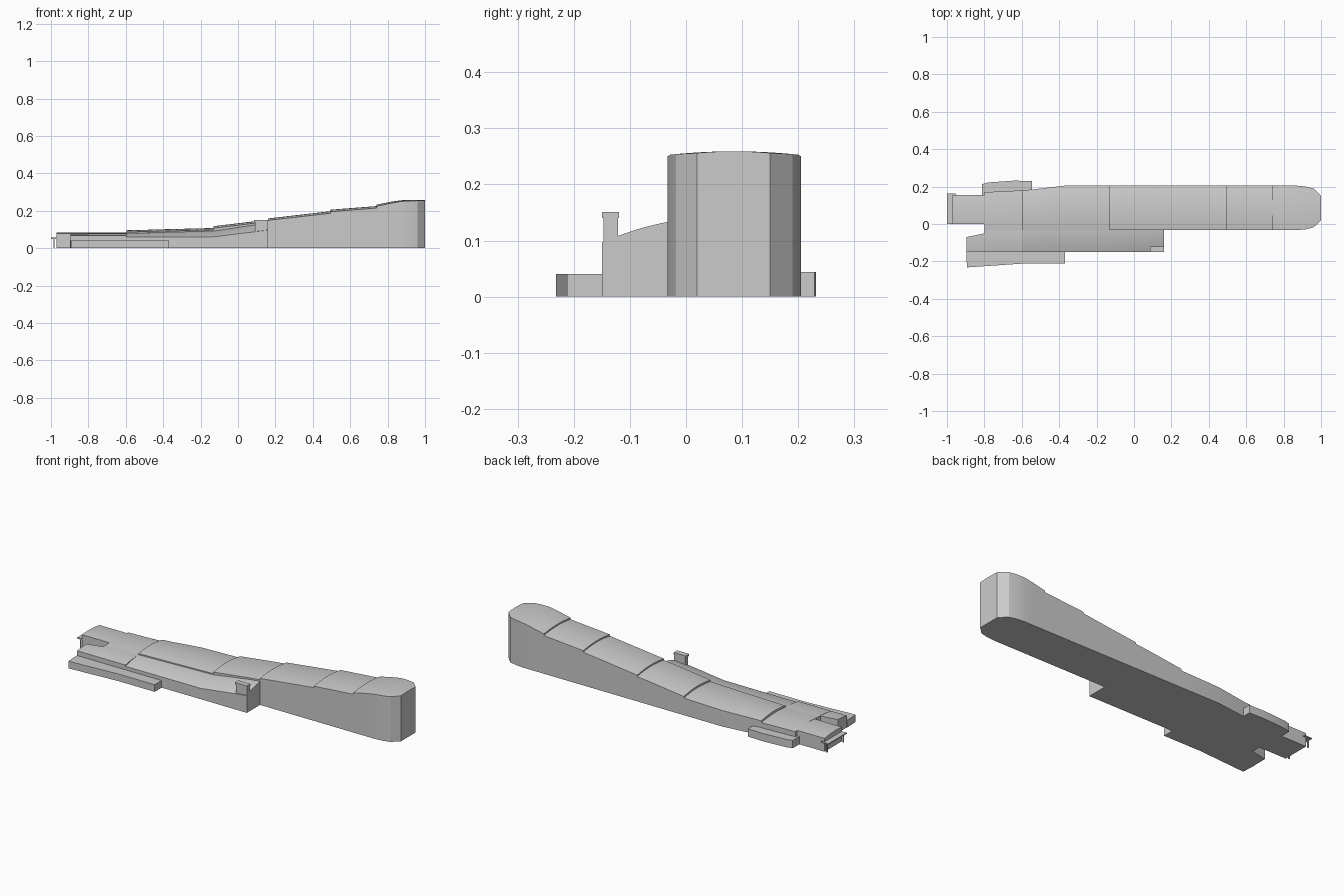
import bpy, bmesh

N = 12  # roof segments across the arch


def finish(name, bm):
    bmesh.ops.recalc_face_normals(bm, faces=bm.faces)
    me = bpy.data.meshes.new(name)
    bm.to_mesh(me)
    bm.free()
    ob = bpy.data.objects.new(name, me)
    bpy.context.collection.objects.link(ob)
    bpy.ops.object.select_all(action='DESELECT')
    ob.select_set(True)
    bpy.context.view_layer.objects.active = ob
    bpy.ops.object.shade_smooth_by_angle(angle=0.4)
    return ob


def hall(name, stations):
    """Loft of arched sections: x, y0, y1, eave z at y0, eave z at y1, bulge."""
    bm = bmesh.new()
    rings = []
    for x, y0, y1, z0, z1, b in stations:
        ring = [bm.verts.new((x, y0, 0))]
        for i in range(N + 1):
            t = i / N
            z = z0 + (z1 - z0) * t + 4 * b * t * (1 - t)
            ring.append(bm.verts.new((x, y0 + (y1 - y0) * t, z)))
        ring.append(bm.verts.new((x, y1, 0)))
        rings.append(ring)
    for a, c in zip(rings, rings[1:]):
        for i in range(len(a)):
            j = (i + 1) % len(a)
            bm.faces.new((a[i], a[j], c[j], c[i]))
    bm.faces.new(rings[0])
    bm.faces.new(rings[-1])
    bmesh.ops.dissolve_degenerate(bm, dist=1e-5, edges=bm.edges)
    return finish(name, bm)


def slab(name, outline, z0, z1):
    bm = bmesh.new()
    lo = [bm.verts.new((x, y, z0)) for x, y in outline]
    hi = [bm.verts.new((x, y, z1)) for x, y in outline]
    bm.faces.new(lo)
    bm.faces.new(hi)
    for i in range(len(lo)):
        j = (i + 1) % len(lo)
        bm.faces.new((lo[i], lo[j], hi[j], hi[i]))
    return finish(name, bm)


def box(name, x0, x1, y0, y1, z0, z1):
    return slab(name, [(x0, y0), (x1, y0), (x1, y1), (x0, y1)], z0, z1)


# Main hall with stepped roof sections and a rounded tall end
F, B = -0.033, 0.205
hall("main_hall", [
    (-0.97, 0.0, 0.155, 0.080, 0.075, 0.005),
    (-0.80, 0.0, 0.155, 0.080, 0.075, 0.005),
    (-0.80, F, 0.17, 0.079, 0.073, 0.007),
    (-0.595, F, 0.18, 0.079, 0.073, 0.007),
    (-0.595, F, 0.18, 0.087, 0.083, 0.011),
    (-0.54, F, 0.185, 0.088, 0.084, 0.011),
    (-0.37, F, B, 0.092, 0.090, 0.011),
    (-0.13, F, B, 0.098, 0.096, 0.011),
    (-0.13, F, B, 0.107, 0.105, 0.012),
    (0.09, F, B, 0.134, 0.132, 0.011),
    (0.16, F, B, 0.141, 0.139, 0.011),
    (0.16, F, B, 0.149, 0.147, 0.011),
    (0.495, F, B, 0.187, 0.187, 0.011),
    (0.495, F, B, 0.195, 0.195, 0.011),
    (0.74, F, B, 0.215, 0.215, 0.010),
    (0.74, F, B, 0.224, 0.224, 0.009),
    (0.82, F, B, 0.241, 0.241, 0.008),
    (0.87, F, B, 0.250, 0.250, 0.006),
    (0.92, -0.028, 0.20, 0.253, 0.253, 0.006),
    (0.96, -0.018, 0.19, 0.254, 0.254, 0.005),
    (1.0, 0.02, 0.15, 0.256, 0.256, 0.003),
])

# Lower side hall along the front
S = -0.15
hall("side_hall", [
    (-0.895, S, -0.07, 0.067, 0.075, 0.001),
    (-0.80, S, -0.05, 0.067, 0.077, 0.002),
    (-0.80, S, F, 0.067, 0.079, 0.003),
    (-0.595, S, F, 0.067, 0.079, 0.003),
    (-0.595, S, F, 0.060, 0.080, 0.003),
    (-0.13, S, F, 0.061, 0.092, 0.004),
    (0.09, S, F, 0.088, 0.125, 0.004),
    (0.16, S, F, 0.096, 0.133, 0.004),
])

# Rooftop tower with a wider cap
box("tower_stem", 0.09, 0.16, -0.147, -0.121, 0.07, 0.142)
box("tower_cap", 0.085, 0.16, -0.15, -0.119, 0.14, 0.151)

# Low annexes in front and behind
slab("front_annex", [(-0.897, -0.149), (-0.893, -0.232), (-0.6, -0.212),
                     (-0.37, -0.212), (-0.37, -0.149)], 0, 0.04)
slab("rear_annex", [(-0.813, 0.15), (-0.813, 0.213), (-0.78, 0.222), (-0.64, 0.232),
                    (-0.545, 0.229), (-0.545, 0.15)], 0, 0.044)

# Entrance canopy and posts at the low end
slab("entrance_canopy", [(-1.0, 0.0), (-0.96, 0.0), (-0.96, 0.145),
                         (-0.945, 0.15), (-0.955, 0.163), (-1.0, 0.163)], 0.05, 0.056)
for i, y in enumerate((0.005, 0.15)):
    box(f"canopy_post_{i + 1}", -0.987, -0.981, y, y + 0.006, 0.0, 0.052)
